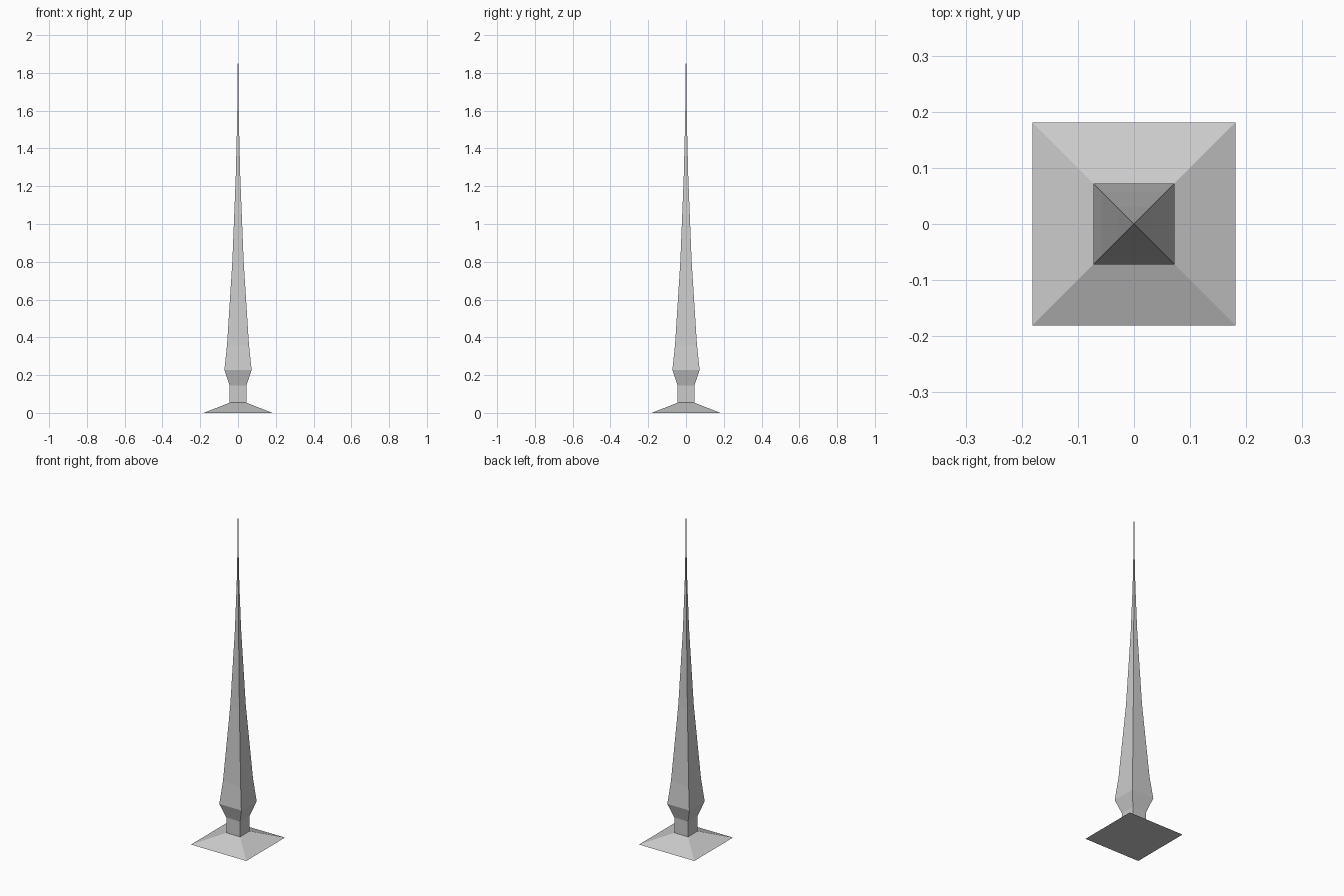
import bpy
import bmesh

cube = bpy.data.objects.get("Cube")
if cube:
    bpy.data.objects.remove(cube, do_unlink=True)

stone = bpy.data.materials.new("light_grey")
stone.use_nodes = True
GREY = (0.6, 0.6, 0.6, 1)
stone.diffuse_color = GREY
stone.node_tree.nodes["Principled BSDF"].inputs["Base Color"].default_value = GREY


def square_loft(name, profile):
    """Closed square tower through (half width, height) rings."""
    bm = bmesh.new()
    rings = [[bm.verts.new((sx * h, sy * h, z))
              for sx, sy in ((-1, -1), (1, -1), (1, 1), (-1, 1))]
             for h, z in profile]
    for low, high in zip(rings, rings[1:]):
        for i in range(4):
            j = (i + 1) % 4
            bm.faces.new((low[i], low[j], high[j], high[i]))
    bm.faces.new(rings[0][::-1])
    bm.faces.new(rings[-1])
    mesh = bpy.data.meshes.new(name)
    bm.to_mesh(mesh)
    bm.free()
    mesh.materials.append(stone)
    obj = bpy.data.objects.new(name, mesh)
    bpy.context.collection.objects.link(obj)
    return obj


# Sloping foot, square neck, flared collar and tapering needle in one skin
square_loft("spire", [
    (0.181, 0), (0.045, 0.054), (0.045, 0.145), (0.072, 0.228),
    (0.058, 0.36), (0.03, 0.8), (0.012, 1.25), (0.005, 1.53),
    (0.002, 1.74), (0.0004, 2.0),
])
